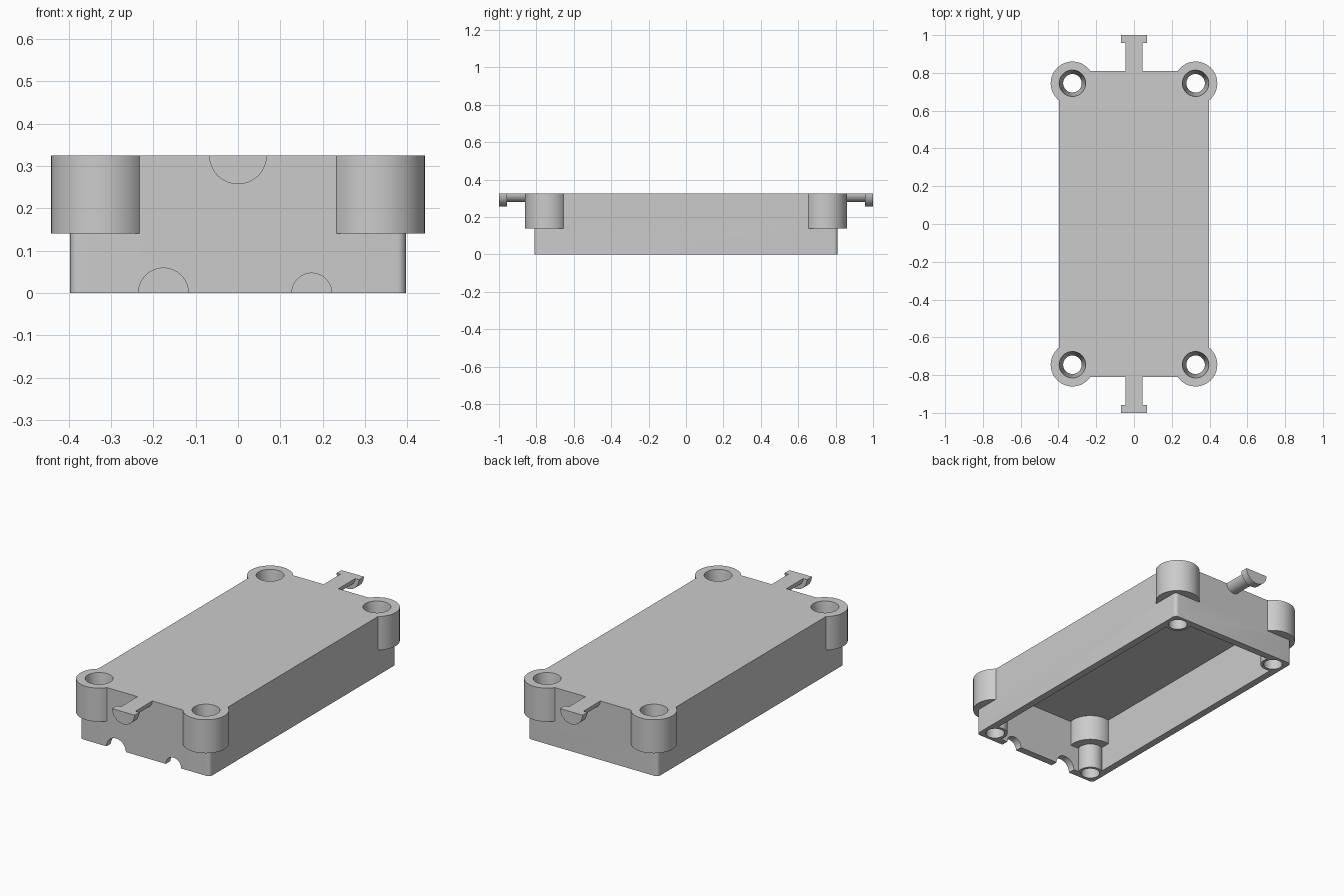
import bpy, bmesh, math
from mathutils import Matrix, Vector

default = bpy.data.objects.get("Cube")
if default:
    bpy.data.objects.remove(default, do_unlink=True)

HALF_X, HALF_Y, TOP = 0.396, 0.811, 0.325
WALL = 0.04
HOLE_X, HOLE_Y = 0.326, 0.745
STEP = 0.14          # underside of the corner bosses

grey = bpy.data.materials.new("plain grey")
grey.use_nodes = True
colour = (0.6, 0.6, 0.6, 1)
grey.diffuse_color = colour
grey.node_tree.nodes["Principled BSDF"].inputs["Base Color"].default_value = colour


def finish(name, bm):
    bmesh.ops.recalc_face_normals(bm, faces=bm.faces)
    mesh = bpy.data.meshes.new(name)
    bm.to_mesh(mesh)
    bm.free()
    mesh.materials.append(grey)
    ob = bpy.data.objects.new(name, mesh)
    bpy.context.collection.objects.link(ob)
    return ob


def box(name, hx, hy, z0, z1, radius=0):
    bm = bmesh.new()
    bmesh.ops.create_cube(bm, size=1)
    bmesh.ops.scale(bm, vec=(2 * hx, 2 * hy, z1 - z0), verts=bm.verts)
    bmesh.ops.translate(bm, vec=(0, 0, (z0 + z1) / 2), verts=bm.verts)
    if radius:
        upright = [e for e in bm.edges
                   if abs(e.verts[0].co.z - e.verts[1].co.z) > 0.01]
        bmesh.ops.bevel(bm, geom=upright, offset=radius, segments=6,
                        profile=0.5, affect='EDGES')
    return finish(name, bm)


def cylinder(name, x, y, z0, z1, r0, r1=None):
    bm = bmesh.new()
    place = Matrix.Translation((x, y, (z0 + z1) / 2))
    bmesh.ops.create_cone(bm, cap_ends=True, segments=64, radius1=r0,
                          radius2=r0 if r1 is None else r1,
                          depth=z1 - z0, matrix=place)
    return finish(name, bm)


def half_round(name, x, z, r, y0, y1, up):
    """Half disc, flat side at height z, extruded along y."""
    bm = bmesh.new()
    n = 32
    verts = [bm.verts.new((x + r * math.cos(math.pi * i / n), y0,
                           z + up * r * math.sin(math.pi * i / n)))
             for i in range(n + 1)]
    if up > 0:    # run a cutter past the lower rim
        verts += [bm.verts.new((x - r, y0, z - r)), bm.verts.new((x + r, y0, z - r))]
    face = bm.faces.new(verts)
    new = bmesh.ops.extrude_face_region(bm, geom=[face])["geom"]
    moved = [v for v in new if isinstance(v, bmesh.types.BMVert)]
    bmesh.ops.translate(bm, vec=Vector((0, y1 - y0, 0)), verts=moved)
    return finish(name, bm)


def combine(target, tool, operation):
    tool.hide_render = True
    bpy.context.view_layer.objects.active = target
    mod = target.modifiers.new("combine", 'BOOLEAN')
    mod.operation = operation
    mod.solver = 'EXACT'
    mod.object = tool
    bpy.ops.object.modifier_apply(modifier=mod.name)
    bpy.data.objects.remove(tool, do_unlink=True)


# Open-bottomed shell
case = box("case", HALF_X, HALF_Y, 0, TOP, 0.02)
combine(case, box("cavity", HALF_X - WALL, HALF_Y - WALL, -0.1, TOP - 0.042), 'DIFFERENCE')

# Stepped corner bosses with tapered screw holes
corners = [(sx * HOLE_X, sy * HOLE_Y) for sx in (-1, 1) for sy in (-1, 1)]
for x, y in corners:
    combine(case, cylinder("boss", x, y, STEP, TOP, 0.115), 'UNION')
    combine(case, cylinder("post", x, y, 0, STEP + 0.05, 0.065), 'UNION')
for x, y in corners:
    combine(case, cylinder("bore", x, y, -0.1, TOP + 0.1, 0.049), 'DIFFERENCE')
    combine(case, cylinder("taper", x, y, STEP, TOP + 0.001, 0.048, 0.07), 'DIFFERENCE')

# Cable notches in the front wall
for x, r in ((-0.176, 0.059), (0.174, 0.047)):
    combine(case, half_round("notch", x, 0, r, -HALF_Y - 0.1, -HALF_Y + 0.08, 1), 'DIFFERENCE')

# Half-round T pegs at both ends
for name, s in (("front", -1), ("back", 1)):
    peg = half_round(name + "_peg", 0, TOP, 0.045, s * (HALF_Y - 0.02), s * 0.97, -1)
    combine(peg, half_round("head", 0, TOP, 0.068, s * 0.957, s * 1.0, -1), 'UNION')

for ob in (case, bpy.data.objects["front_peg"], bpy.data.objects["back_peg"]):
    bpy.ops.object.select_all(action='DESELECT')
    ob.select_set(True)
    bpy.context.view_layer.objects.active = ob
    bpy.ops.object.shade_smooth_by_angle(angle=math.radians(30))
